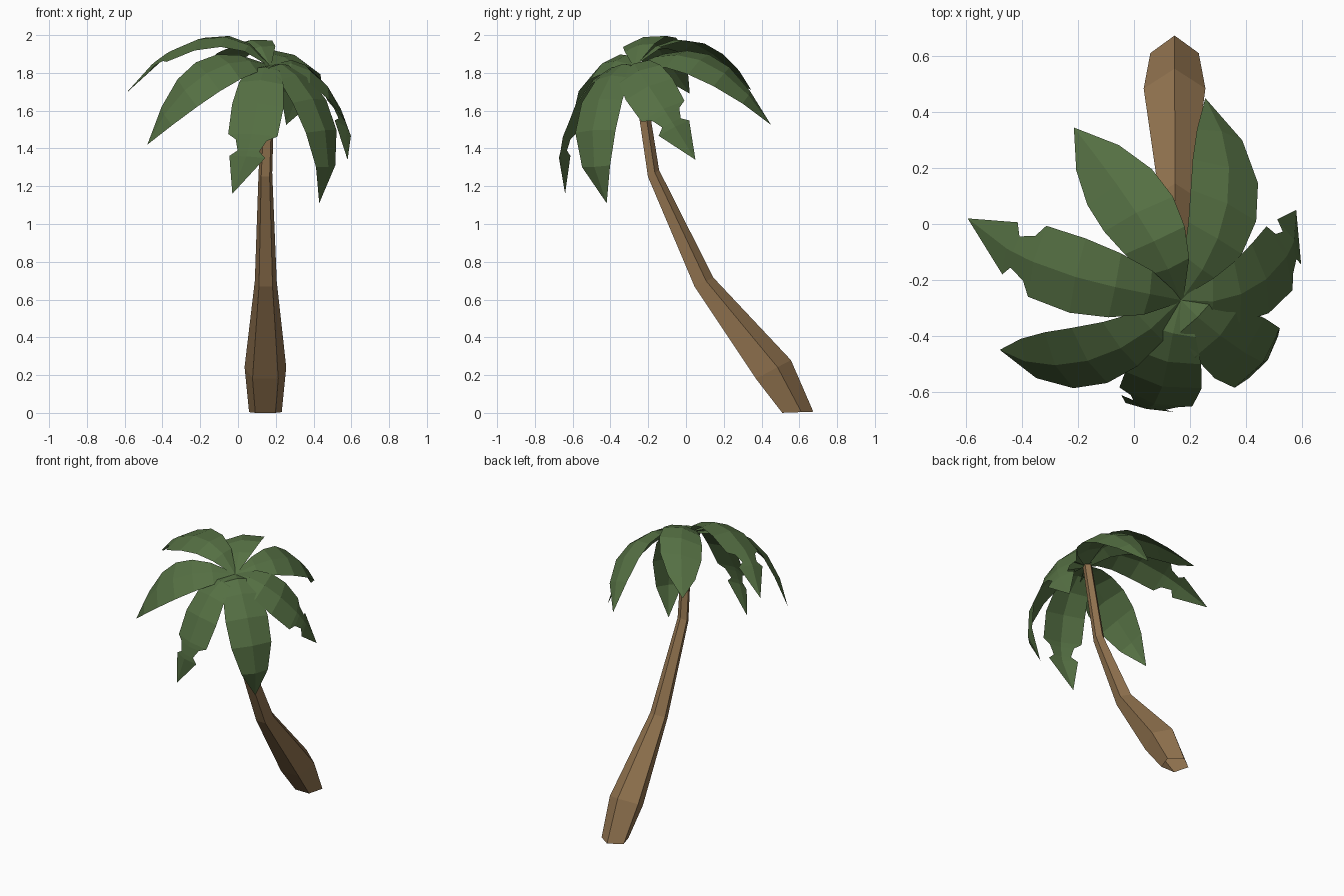
import bpy
import math
from mathutils import Vector

if "Cube" in bpy.data.objects:
    bpy.data.objects.remove(bpy.data.objects["Cube"])


def material(name, rgb):
    m = bpy.data.materials.new(name)
    m.diffuse_color = (*rgb, 1)
    m.use_nodes = True
    m.node_tree.nodes["Principled BSDF"].inputs["Base Color"].default_value = m.diffuse_color
    return m


def mesh_object(name, verts, faces, mat):
    me = bpy.data.meshes.new(name)
    me.from_pydata(verts, [], faces)
    me.materials.append(mat)
    me.update()
    ob = bpy.data.objects.new(name, me)
    bpy.context.collection.objects.link(ob)
    return ob


bark = material("bark", (0.29, 0.175, 0.08))
green = material("leaf_green", (0.09, 0.16, 0.056))
UP = Vector((0, 0, 1))

# Trunk: open five-sided tube (ring centre x, y, z, radius, tilt of ring plane in degrees)
rings = [
    (0.145, 0.583, 0.003, 0.091, 2),
    (0.145, 0.453, 0.225, 0.116, 28),
    (0.147, 0.090, 0.690, 0.061, 25),
    (0.145, -0.175, 1.266, 0.038, 31),
    (0.168, -0.262, 1.835, 0.031, 8),
]
verts, faces, n = [], [], 5
for cx, cy, cz, r, tilt in rings:
    t = math.radians(tilt)
    for i in range(n):
        a = math.pi / 2 + i * math.tau / n
        v = r * math.sin(a)
        verts.append((cx + r * math.cos(a), cy + v * math.cos(t), cz + v * math.sin(t)))
for k in range(len(rings) - 1):
    for i in range(n):
        j = (i + 1) % n
        faces.append((k * n + i, k * n + j, k * n + n + j, k * n + n + i))
mesh_object("trunk", verts, faces, bark)

# Leaf outlines: (position along the spine, half width)
WHOLE = [(0, .01), (.17, .083), (.33, .12), (.5, .14), (.67, .134), (.84, .09), (1, 0)]
TORN = [(0, .01), (.17, .083), (.33, .12), (.5, .14), (.68, .135), (.71, .085),
        (.77, .06), (.80, .10), (1, 0)]
CROWN = Vector((0.168, -0.272, 1.84))


def spine(t, p1, p2, p3):
    # cubic through the crown, p1, p2 and the tip
    a, b, c = t - 1 / 3, t - 2 / 3, t - 1
    return (CROWN * (-4.5 * a * b * c) + p1 * (13.5 * t * b * c)
            + p2 * (-13.5 * t * a * c) + p3 * (4.5 * t * a * b))


def leaf(name, p1, p2, tip, roll, outline):
    pts = [Vector(p) for p in (p1, p2, tip)]
    roll = math.radians(roll)
    verts, faces = [], []
    for t, w in outline:
        p = spine(t, *pts)
        tangent = (spine(t + .02, *pts) - spine(t - .02, *pts)).normalized()
        radial = spine(max(t, .1), *pts) - CROWN
        radial.z = 0
        side = radial.normalized().cross(UP) * math.cos(roll) + UP * math.sin(roll)
        drop = side.cross(tangent).normalized() * (-0.2 * w)
        if t == 1:
            verts.append(p)
        else:
            verts += [p - side * w + drop, p, p + side * w + drop]
    rows = len(outline) - 1
    for k in range(rows - 1):
        b = 3 * k
        faces += [(b, b + 1, b + 4, b + 3), (b + 1, b + 2, b + 5, b + 4)]
    b, e = 3 * (rows - 1), 3 * rows
    faces += [(b, b + 1, e), (b + 1, b + 2, e)]
    mesh_object(name, verts, faces, green)


# Leaves: two spine points, tip, sideways roll, outline
leaf("leaf_back", (.30, -.05, 1.895), (.34, .20, 1.80), (.255, .45, 1.525), -22, WHOLE)
leaf("leaf_back_left", (.07, -.06, 1.975), (-.06, .14, 1.90), (-.215, .345, 1.71), 10, WHOLE)
leaf("leaf_left", (-.07, -.225, 1.99), (-.35, -.14, 1.92), (-.595, .02, 1.69), 14, TORN)
leaf("leaf_front_left", (-.05, -.445, 1.85), (-.28, -.505, 1.71), (-.48, -.45, 1.42), 33, WHOLE)
leaf("leaf_front", (.12, -.495, 1.76), (.075, -.64, 1.49), (-.03, -.64, 1.16), 3, TORN)
leaf("leaf_front_right", (.31, -.40, 1.785), (.46, -.495, 1.50), (.43, -.42, 1.11), -3, WHOLE)
leaf("leaf_right", (.385, -.25, 1.81), (.54, -.125, 1.62), (.58, .05, 1.34), -24, TORN)
